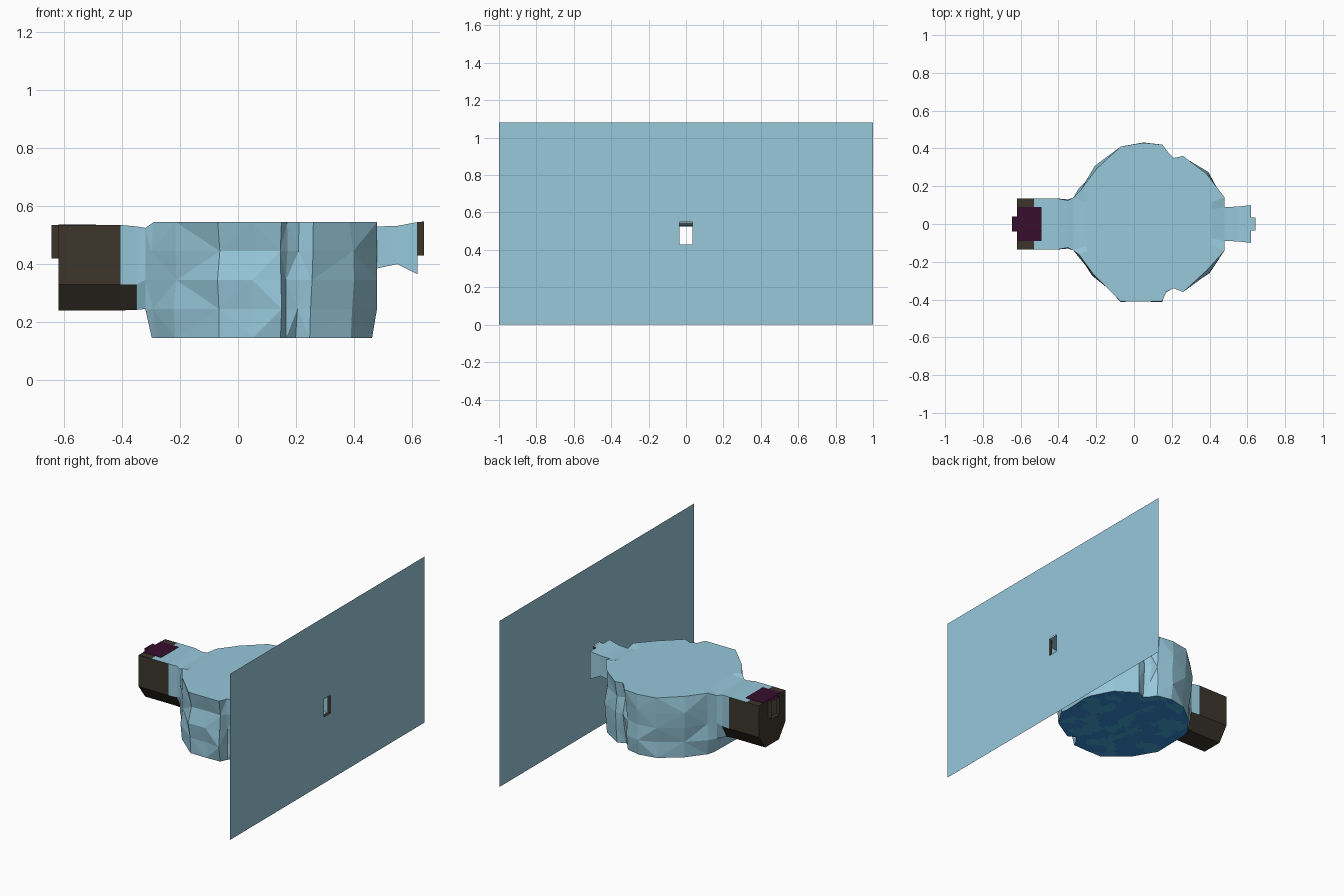
import bpy, bmesh, random
from mathutils import Vector, noise

if "Cube" in bpy.data.objects:
    bpy.data.objects.remove(bpy.data.objects["Cube"])

random.seed(4)


def mat(name, r, g, b):
    m = bpy.data.materials.new(name)
    m.diffuse_color = (r, g, b, 1)
    m.use_nodes = True
    m.node_tree.nodes["Principled BSDF"].inputs["Base Color"].default_value = m.diffuse_color
    return m


ICE = mat("pale_blue_ice", 0.31, 0.58, 0.71)
BROWN = mat("dark_brown", 0.045, 0.035, 0.025)
PURPLE = mat("dark_purple", 0.038, 0.004, 0.027)
WATER = mat("deep_blue", 0.034, 0.25, 0.63)
TEAL = mat("deep_teal", 0.05, 0.36, 0.63)


def finish(name, bm, mats, recalc=True):
    if recalc:
        bmesh.ops.recalc_face_normals(bm, faces=bm.faces)
    me = bpy.data.meshes.new(name)
    bm.to_mesh(me)
    bm.free()
    for m in mats:
        me.materials.append(m)
    ob = bpy.data.objects.new(name, me)
    bpy.context.collection.objects.link(ob)
    return ob


def loft(name, sections, mats, rule=lambda i, j: 0, end=None, hole=None, end_mat=0):
    """Open tube through equal sections; optional end wall pierced by a 4-point hole."""
    bm = bmesh.new()
    rings = [[bm.verts.new(p) for p in s] for s in sections]
    n = len(rings[0])
    for i in range(len(rings) - 1):
        for j in range(n):
            k = (j + 1) % n
            f = bm.faces.new((rings[i][j], rings[i][k], rings[i + 1][k], rings[i + 1][j]))
            f.material_index = rule(i, j)
    if hole:
        o, h = rings[end], [bm.verts.new(p) for p in hole]
        if n == 4:
            walls = [(o[j], o[(j + 1) % 4], h[(j + 1) % 4], h[j]) for j in range(4)]
        else:
            walls = [(o[0], o[1], h[1], h[0]), (o[1], o[2], h[2], h[1]), (o[2], o[3], h[2]),
                     (o[3], o[4], h[3], h[2]), (o[4], o[5], h[3]), (o[5], o[0], h[0], h[3])]
        for w in walls:
            bm.faces.new(w).material_index = end_mat
    return finish(name, bm, mats)


def rect(x, hw, z0, z1):
    return [(x, -hw, z1), (x, hw, z1), (x, hw, z0), (x, -hw, z0)]


def hexa(x, top, mid, low, zt, zm, zl):
    return [(x, -top, zt), (x, top, zt), (x, mid, zm), (x, low, zl), (x, -low, zl), (x, -mid, zm)]


# cave chamber: jagged rock ring, open at the two tunnel mouths
outline = [(.48, -.09), (.48, .09), (.48, .14), (.40, .28), (.26, .36), (.21, .35), (.18, .38),
           (.15, .42), (.05, .43), (-.07, .41), (-.21, .31), (-.30, .19), (-.32, .14),
           (-.32, -.14), (-.31, -.17), (-.23, -.28), (-.07, -.41), (.05, -.41), (.15, -.41),
           (.17, -.36), (.21, -.34), (.26, -.36), (.40, -.26), (.48, -.14)]
RIGHT, LEFT = (0, 1), (12, 13)
CX = 0.07
levels = [.545, .445, .345, .245, .145]
bm = bmesh.new()
rings = []
for li, z in enumerate(levels):
    ring = []
    for i, (x, y) in enumerate(outline):
        s, zz = 1.0, z
        if li == 4:
            s = random.uniform(.92, .97)
        elif i in RIGHT:
            zz = {0: .53, 2: .385}.get(li, z)
        elif i in LEFT:
            zz = .525 if li == 0 else z
        elif li == 0:
            s = .95 if i in (3, 10, 11, 14, 15, 22) else 1
        else:
            s = random.uniform(.935, 1.01)
        ring.append(bm.verts.new((CX + (x - CX) * s, y * s, zz)))
    rings.append(ring)
n = len(outline)
for li in range(4):
    for i in range(n):
        if (i == 0 and li < 2) or (i == 12 and li < 3):
            continue
        k = (i + 1) % n
        a, b, c, d = rings[li][i], rings[li][k], rings[li + 1][k], rings[li + 1][i]
        if (i + li) % 2:
            bm.faces.new((a, b, c))
            bm.faces.new((a, c, d))
        else:
            bm.faces.new((a, b, d))
            bm.faces.new((b, c, d))
# flat ceiling with a sloping rim
inner = [bm.verts.new((CX + (x - CX) * .83, y * .83, .545)) for x, y in outline]
for i in range(n):
    k = (i + 1) % n
    bm.faces.new((rings[0][i], rings[0][k], inner[k], inner[i]))
bm.faces.new(inner)
bottom = [v.co.copy() for v in rings[4]]
finish("cave_chamber", bm, [ICE])

# water floor with mottled patches
bm = bmesh.new()
bm.faces.new([bm.verts.new(p) for p in bottom])
for axis in (Vector((1, .15, 0)), Vector((-.15, 1, 0))):
    for s in range(-14, 15):
        bmesh.ops.bisect_plane(bm, geom=bm.verts[:] + bm.edges[:] + bm.faces[:],
                               plane_co=axis * (s * .035), plane_no=axis)
bmesh.ops.triangulate(bm, faces=bm.faces[:])
for f in bm.faces:
    p = f.calc_center_median()
    f.material_index = 1 if noise.noise(p * 11) > .08 else 0
    f.normal_update()
    if f.normal.z < 0:
        f.normal_flip()
finish("water_floor", bm, [WATER, TEAL], recalc=False)

# right tunnel with its end wall
loft("right_tunnel",
     [rect(.48, .09, .385, .53), rect(.55, .092, .40, .532), rect(.62, .10, .365, .545)],
     [ICE], end=-1, hole=rect(.62, .035, .43, .545))
loft("right_doorway", [rect(.62, .035, .43, .545), rect(.643, .035, .43, .547)],
     [ICE, BROWN], rule=lambda i, j: 0 if j == 0 else 1)

# large outer wall pierced by the doorway
bm = bmesh.new()
o = [bm.verts.new(p) for p in rect(.643, 1, 0, 1.08)]
h = [bm.verts.new(p) for p in rect(.643, .035, .43, .55)]
for j in range(4):
    k = (j + 1) % 4
    bm.faces.new((o[j], h[j], h[k], o[k]))
for f in bm.faces:
    f.normal_update()
    if f.normal.x < 0:
        f.normal_flip()
finish("outer_wall", bm, [ICE], recalc=False)


# left room: brown walls turning to ice near the cave
def room_rule(i, j):
    if j == 0:
        return 1 if i == 0 else 0
    if j in (1, 5):
        return 1 if i < 2 else 0
    return 1 if i < 3 else 0


loft("left_room",
     [hexa(x, .135, .135, .07, .535, .33, .24) for x in (-.62, -.53, -.405)]
     + [hexa(-.35, .125, .13, .08, .53, .33, .242),
        hexa(-.32, .14, .14, .14, .525, .345, .245)],
     [ICE, BROWN], rule=room_rule, end=0, hole=rect(-.62, .04, .42, .535), end_mat=1)
loft("left_doorway", [rect(-.645, .04, .42, .535), rect(-.62, .04, .42, .535)],
     [PURPLE, BROWN], rule=lambda i, j: 0 if j == 0 else 1)

# purple ceiling patch over the left room
bpy.ops.mesh.primitive_cube_add(size=1, location=(-.555, 0, .535))
patch = bpy.context.object
patch.name = "purple_ceiling_patch"
patch.scale = (.13, .18, .004)
patch.data.materials.append(PURPLE)
